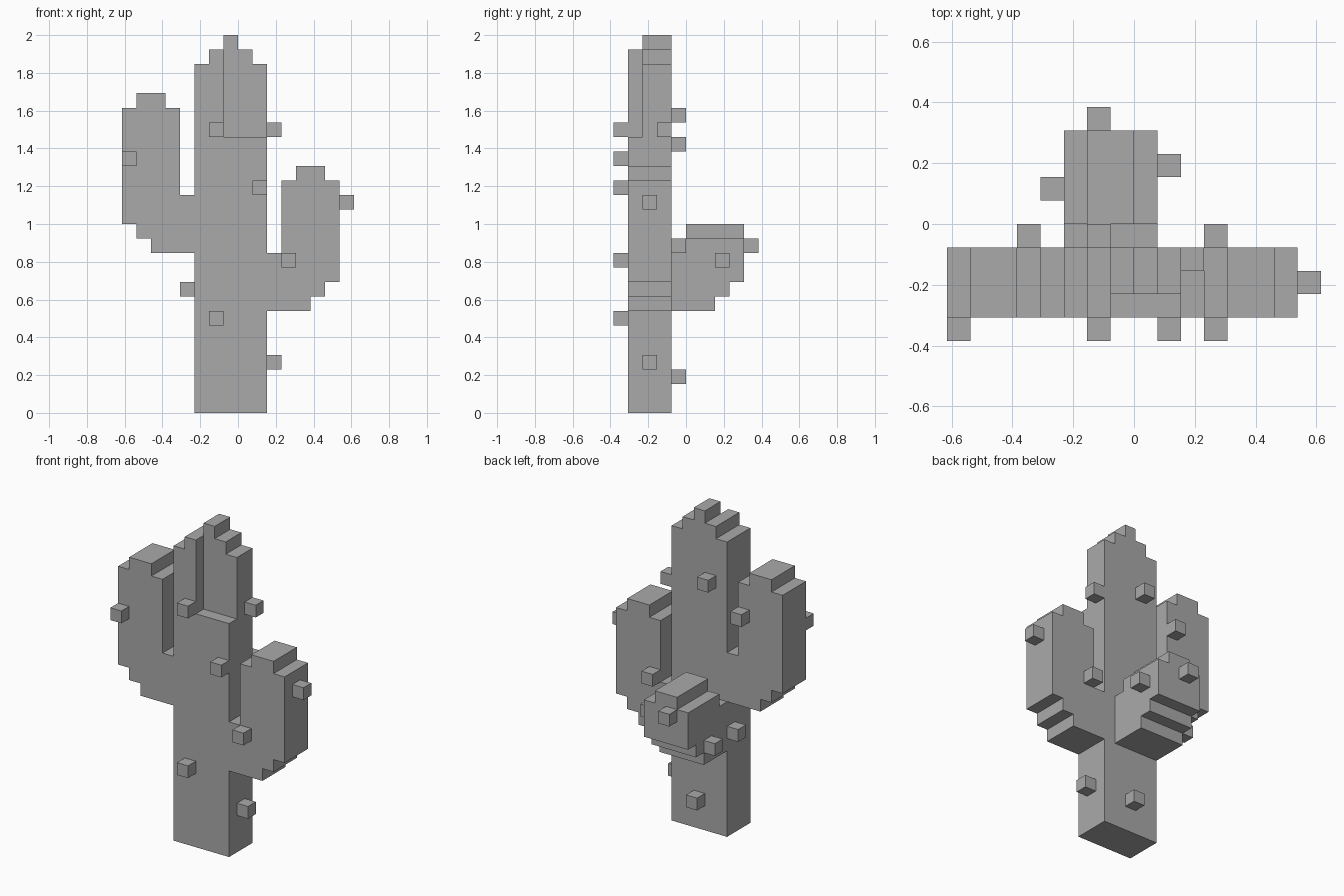
import bpy
import bmesh
from mathutils import Vector

old = bpy.data.objects.get("Cube")
if old:
    bpy.data.objects.remove(old, do_unlink=True)

U = 2 / 26  # edge length of one block; all sizes below are in blocks

grey = bpy.data.materials.new("plain grey")
grey.use_nodes = True
grey.diffuse_color = (0.4, 0.4, 0.4, 1)
grey.node_tree.nodes["Principled BSDF"].inputs["Base Color"].default_value = (0.4, 0.4, 0.4, 1)


def prism(bm, outline, start, end, axis="y"):
    """Extrude an outline (across, up) from start to end along an axis."""
    def place(a, z, d):
        return Vector((a, d, z) if axis == "y" else (d, a, z)) * U
    face = bm.faces.new([bm.verts.new(place(a, z, start)) for a, z in outline])
    grown = bmesh.ops.extrude_face_region(bm, geom=[face])["geom"]
    verts = [g for g in grown if isinstance(g, bmesh.types.BMVert)]
    move = place(0, 0, end - start)
    bmesh.ops.translate(bm, verts=verts, vec=move)


def box(bm, x, y, z):
    """Add a block from three (low, high) ranges."""
    prism(bm, [(x[0], z[0]), (x[1], z[0]), (x[1], z[1]), (x[0], z[1])], *y)


def finish(bm, name):
    bmesh.ops.recalc_face_normals(bm, faces=bm.faces[:])
    mesh = bpy.data.meshes.new(name)
    bm.to_mesh(mesh)
    bm.free()
    mesh.materials.append(grey)
    obj = bpy.data.objects.new(name, mesh)
    bpy.context.collection.objects.link(obj)


# Trunk: stepped top, with the front layer cut away at the upper left
bm = bmesh.new()
prism(bm, [(-3, 0), (2, 0), (2, 24), (1, 24), (1, 25), (0, 25), (0, 26),
           (-1, 26), (-1, 25), (-2, 25), (-2, 24), (-3, 24)], -3, -1)
prism(bm, [(-3, 0), (2, 0), (2, 19), (-1, 19), (-1, 25), (-2, 25),
           (-2, 24), (-3, 24)], -4, -3)
finish(bm, "trunk")

# Tall right arm
bm = bmesh.new()
prism(bm, [(-3, 11), (-3, 15), (-4, 15), (-4, 21), (-5, 21), (-5, 22), (-7, 22),
           (-7, 21), (-8, 21), (-8, 13), (-7, 13), (-7, 12), (-6, 12), (-6, 11)], -4, -1)
finish(bm, "right_arm")

# Shorter left arm
bm = bmesh.new()
prism(bm, [(2, 7), (5, 7), (5, 8), (6, 8), (6, 9), (7, 9), (7, 16), (6, 16),
           (6, 17), (4, 17), (4, 16), (3, 16), (3, 11), (2, 11)], -4, -1)
finish(bm, "left_arm")

# Back arm with its cap
bm = bmesh.new()
prism(bm, [(-1, 7), (2, 7), (2, 8), (3, 8), (3, 9), (4, 9), (4, 12), (0, 12),
           (0, 11), (-1, 11)], -3, 1, axis="x")
box(bm, (-2, 0), (0, 4), (12, 13))
finish(bm, "back_arm")

# Spines: one block each, given by their lowest corner
spines = {
    "front_spine": [(-8, -5, 17), (-2, -5, 19), (1, -5, 15), (3, -5, 10), (-2, -5, 6)],
    "back_spine": [(-2, -1, 20), (-5, -1, 18), (3, -1, 11), (-1, -1, 2), (-2, 4, 11)],
    "left_spine": [(7, -3, 14), (2, -3, 3), (2, -2, 19), (1, 2, 10)],
    "right_spine": [(-4, -2, 8), (-4, 1, 8)],
}
for name, corners in spines.items():
    for i, corner in enumerate(corners, 1):
        bm = bmesh.new()
        box(bm, *[(c, c + 1) for c in corner])
        finish(bm, f"{name}_{i}")
